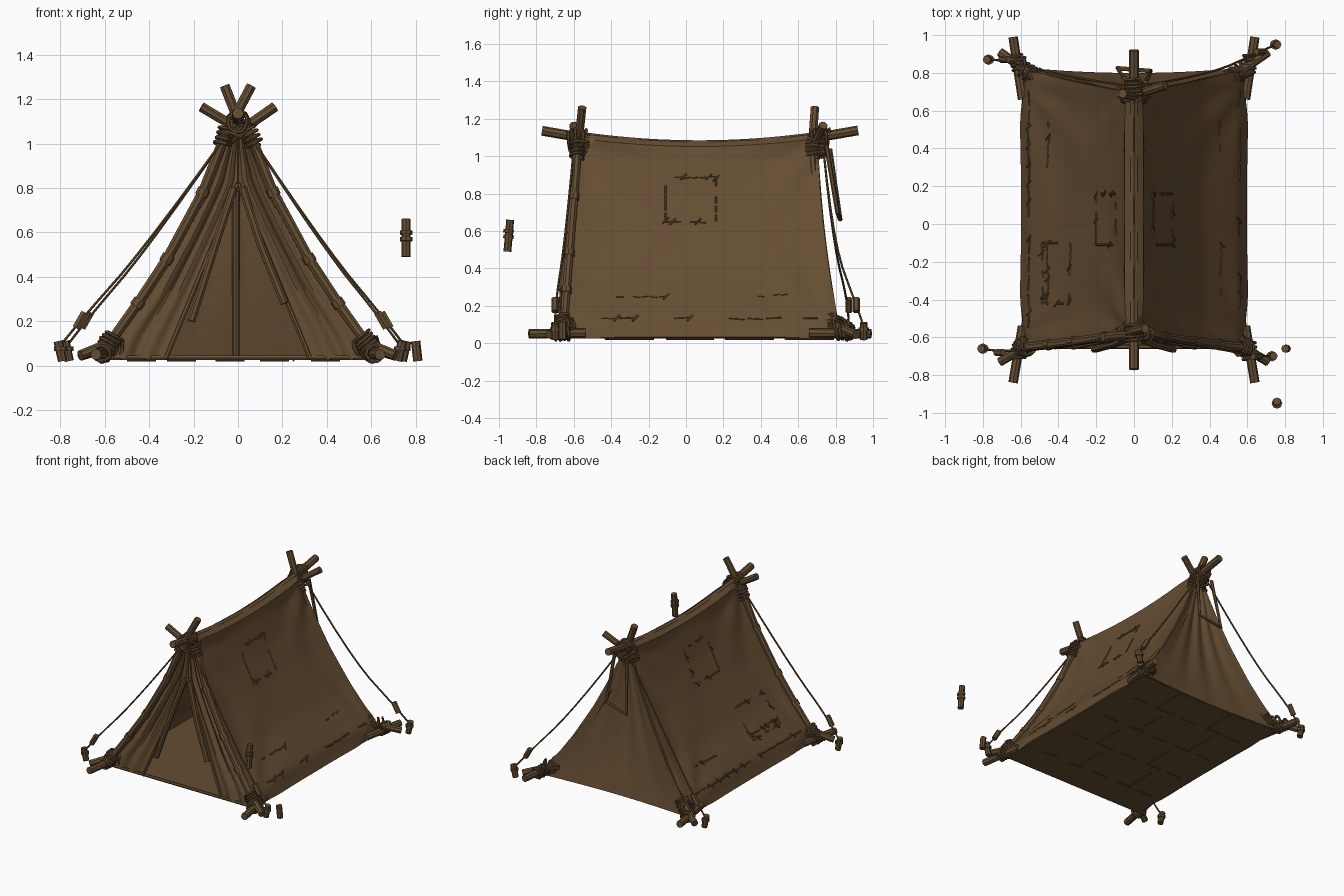
import bpy, bmesh, math, random
from mathutils import Vector

random.seed(4)
if "Cube" in bpy.data.objects:
    bpy.data.objects.remove(bpy.data.objects["Cube"])

brown = bpy.data.materials.new("worn_brown")
brown.use_nodes = True
BROWN = (0.13, 0.074, 0.032, 1)
brown.diffuse_color = BROWN
bsdf = brown.node_tree.nodes["Principled BSDF"]
bsdf.inputs["Base Color"].default_value = BROWN
bsdf.inputs["Roughness"].default_value = 0.9


def bake(data):
    """Mesh of a curve or a thickened sheet."""
    tmp = bpy.data.objects.new("tmp", data)
    bpy.context.collection.objects.link(tmp)
    if isinstance(data, bpy.types.Mesh):
        mod = tmp.modifiers.new("thickness", "SOLIDIFY")
        mod.thickness = 0.01
        mod.offset = 0
    mesh = bpy.data.meshes.new_from_object(tmp.evaluated_get(bpy.context.evaluated_depsgraph_get()))
    bpy.data.objects.remove(tmp)
    return mesh


def finish(name, mesh):
    obj = bpy.data.objects.new(name, mesh)
    bpy.context.collection.objects.link(obj)
    mesh.materials.clear()
    mesh.materials.append(brown)
    bpy.ops.object.select_all(action="DESELECT")
    obj.select_set(True)
    bpy.context.view_layer.objects.active = obj
    bpy.ops.object.shade_smooth_by_angle(angle=math.radians(40))


def tubes(name, paths, radius, sides=2, smooth=False):
    """One mesh made of round bars, one along each path."""
    curve = bpy.data.curves.new(name, "CURVE")
    curve.dimensions = "3D"
    curve.bevel_depth = radius
    curve.bevel_resolution = sides
    curve.use_fill_caps = True
    curve.resolution_u = 4
    for path in paths:
        spline = curve.splines.new("NURBS" if smooth else "POLY")
        spline.points.add(len(path) - 1)
        for p, co in zip(spline.points, path):
            p.co = (*co, 1)
        if smooth:
            spline.use_endpoint_u = True
            spline.order_u = 3
    finish(name, bake(curve))


def sheet(name, func, nu, nv):
    """Cloth panel from a function of two 0..1 parameters."""
    bm = bmesh.new()
    grid = [[bm.verts.new(func(i / nu, j / nv)) for j in range(nv + 1)] for i in range(nu + 1)]
    for i in range(nu):
        for j in range(nv):
            bm.faces.new((grid[i][j], grid[i + 1][j], grid[i + 1][j + 1], grid[i][j + 1]))
    bmesh.ops.remove_doubles(bm, verts=bm.verts, dist=0.0005)
    bmesh.ops.recalc_face_normals(bm, faces=bm.faces)
    mesh = bpy.data.meshes.new(name)
    bm.to_mesh(mesh)
    bm.free()
    finish(name, bake(mesh))


# Tent outline: half width by height, end edges and sagging ridge
PROFILE = [(0.03, 0.592), (0.13, 0.555), (0.35, 0.383), (0.6, 0.236), (0.8, 0.135), (1.0, 0.052), (1.14, 0.028)]
BASE = 0.03


def half_width(z):
    for (z0, x0), (z1, x1) in zip(PROFILE, PROFILE[1:]):
        if z <= z1:
            return x0 + (x1 - x0) * (z - z0) / (z1 - z0)
    return PROFILE[-1][1]


def front_y(z):
    return -0.65 + 0.08 * z


def back_y(z):
    return 0.83 - 0.12 * z - 0.02 * math.sin(math.pi * z / 1.1)


def ridge(y):
    return 1.055 + 0.05 * ((y - 0.07) / 0.66) ** 2


def fold(y, z):
    """Creases fanning out of the corners, and a slight inward sag."""
    total = 0
    for cy in (-0.6, 0.75):
        for cz in (0.08, 1.12):
            dy, dz = abs(y - cy), abs(z - cz)
            r = math.hypot(dy, dz)
            total += math.sin(9 * math.atan2(dz, dy + 0.001)) * min(r * 4, 1) * math.exp(-3 * r)
    sag = max(0, math.sin(math.pi * (y + 0.62) / 1.4)) * math.sin(math.pi * min(z / 1.1, 1))
    return 0.016 * total - 0.012 * sag


def side_point(s, y, z, lift=0.0):
    return Vector((s * (half_width(z) + fold(y, z) + lift), y, z))


def side_panel(s):
    def f(u, v):
        z = BASE + 1.08 * v
        y = front_y(z) + (back_y(z) - front_y(z)) * u
        # the cloth lies over the ridge pole
        p = side_point(s, y, BASE + (ridge(y) + 0.026 - BASE) * v)
        if v == 1:
            p.x = 0
        return p
    return f


for s, side in ((1, "left"), (-1, "right")):
    sheet(side + "_canvas", side_panel(s), 44, 33)

    # Front flap, drawn back from the doorway
    def flap(u, v, s=s):
        z = BASE + 1.07 * v
        door = min(half_width(z), max(0.0, 0.33 * (1 - (z - BASE) / 0.79)))
        x = door + (half_width(z) - door) * u
        crease = 0.014 * math.sin(u * 15) * math.sin(math.pi * u)
        return Vector((s * x, front_y(z) + crease, z))
    sheet(side + "_front_flap", flap, 18, 20)


def back_wall(u, v):
    z = BASE + 1.07 * v
    t = 2 * u - 1
    bow = -(1 - t * t) * (0.03 * (1 - v) + 0.02 * math.sin(math.pi * v))
    crease = 0.03 * math.sin(t * 14) * v * (1 - v) * (1 - t * t)
    return Vector((half_width(z) * t, back_y(z) + bow + crease, z))


sheet("back_canvas", back_wall, 36, 26)
sheet("ground_sheet", lambda u, v: Vector((1.18 * u - 0.59, -0.65 + 1.47 * v - 0.025 * math.sin(math.pi * u) * v, BASE)), 8, 4)

# Ridge pole
tubes("ridge_pole", [[(0, y, ridge(y)) for y in (-0.77, -0.6, -0.3, 0.07, 0.45, 0.73, 0.92)]], 0.026)

# Crossed end frames, corner logs, joints and lashings
poles, logs, joints, coils = [], [], [], []


def lash(center, axis, radius, turns=4, width=0.045):
    axis = Vector(axis).normalized()
    a = axis.orthogonal().normalized()
    b = axis.cross(a)
    n = turns * 10
    coils.append([Vector(center) + (a * math.cos(i * math.tau / 10) + b * math.sin(i * math.tau / 10))
                  * radius * random.uniform(0.92, 1.12) + axis * width * (2 * i / n - 1) for i in range(n + 1)])


for end, edge in ((-1, front_y), (1, back_y)):
    for s in (-1, 1):
        # front poles show outside the canvas, back poles stand behind it
        out, push = (0.014, -0.012) if end < 0 else (-0.04, -0.03)
        path = [Vector((s * 0.71, edge(0) + end * 0.08, 0.045))]
        for z in (0.10, 0.28, 0.48, 0.78, 1.03):
            path.append(Vector((s * max(half_width(z) + out, 0.03), edge(z) + push, z)))
        if s == end:
            path.append(Vector((-s * 0.06, edge(1) - end * 0.015, 1.26)))
        else:
            path.append(Vector((-s * 0.165, edge(1) + end * 0.03, 1.165)))
        poles.append(path)
        if end < 0:
            for i in (2, 3, 4):
                d = (path[i + 1] - path[i - 1]).normalized() * 0.018
                joints.append([path[i] - d, path[i] + d])
        lash(path[1], path[2] - path[1], 0.042, 5)
        lash(path[5], path[5] - path[4], 0.034, 4)
        # log under each corner
        y_end = -0.84 if end < 0 else 0.99
        logs.append([(s * 0.64, y_end, 0.05), (s * 0.59, end * 0.60 + 0.06, 0.055)])
        lash((s * 0.61, edge(0) + end * 0.02, 0.055), (0.15 * s, end, 0), 0.036, 4)
        lash((s * 0.575, edge(0.1), 0.09), (s, end * 0.6, 0.3), 0.042, 3)
    lash((0, edge(1.1) + end * 0.02, 1.10), (0, 1, 0), 0.045, 5, 0.05)
    for tilt in (-0.5, 0.5):
        lash((0, edge(1.08), 1.06), (tilt, 0.2, 1), 0.052, 4, 0.05)
tubes("frame_poles", poles, 0.024)
tubes("corner_logs", logs, 0.025)
tubes("pole_joints", joints, 0.029)
tubes("lashings", coils, 0.0085, 1)

# Inner upright at the back
tubes("inner_upright", [[(-0.01, 0.72, 0.03), (-0.01, 0.66, 1.04)]], 0.016)

# Pegs, guy ropes and the loose hanging peg
pegs, ropes, knots, bindings = [], [], [], []
for x, y, s, end in ((-0.8, -0.66, -1, -1), (0.73, -0.7, 1, -1), (-0.77, 0.87, -1, 1), (0.75, 0.95, 1, 1)):
    edge = front_y if end < 0 else back_y
    top = Vector((s * 0.05, edge(1) + end * 0.03, 1.04))
    foot = Vector((x, y, 0.09))
    mid = top.lerp(foot, 0.5) + Vector((-s * 0.015, 0, -0.025))
    mid.y = edge(0.55) + end * 0.04
    knot = top.lerp(foot, 0.88)
    knot.y = (edge(0.1) + end * 0.06 + y) / 2
    ropes.append([top, mid, knot, foot])
    knots.append([knot - Vector((s * 0.02, 0, -0.035)), knot + Vector((s * 0.02, 0, -0.035))])
    pegs.append([(x - s * 0.01, y, 0.02), (x + s * 0.01, y, 0.11)])
    bindings.append([(x, y, 0.065), (x, y, 0.085)])
pegs.append([(0.81, -0.66, 0.02), (0.80, -0.66, 0.11)])
pegs.append([(0.757, -0.955, 0.49), (0.757, -0.94, 0.66)])
bindings += [[(0.757, -0.95, z), (0.757, -0.948, z + 0.018)] for z in (0.56, 0.59)]
tubes("guy_ropes", ropes, 0.006, 1, True)
tubes("rope_knots", knots, 0.019, 1)
tubes("pegs", pegs, 0.021)
tubes("peg_bindings", bindings, 0.028)

# Hanging loop on the back and rolled door edges
tubes("back_loop", [[(0.06, 0.75, 1.06), (0.09, 0.81, 0.70), (-0.09, 0.825, 0.66), (-0.05, 0.77, 1.04)]], 0.012, 1)
tubes("door_rolls", [[(s * 0.02, front_y(0.8) - 0.015, 0.80), (s * 0.10, front_y(0.5) - 0.025, 0.55),
                      (s * 0.21, front_y(0.2) - 0.03, 0.2 if s < 0 else 0.28)] for s in (-1, 1)], 0.019)
tubes("door_hems", [[(s * 0.325, front_y(0) - 0.005, BASE), (0, front_y(0.8) - 0.005, 0.82)] for s in (-1, 1)]
      + [[(-0.58, -0.65, 0.035), (0.58, -0.65, 0.035)]], 0.011, 1)

# Stitched patches and torn seams on the side panels
stitches = []


def stitch_line(s, a, b, step=0.045, gap=0.25):
    a, b = Vector(a), Vector(b)
    n = max(2, round((b - a).length / step))
    for i in range(n):
        if random.random() < gap:
            continue
        p, q = a.lerp(b, i / n), a.lerp(b, (i + 0.85) / n)
        j = random.uniform(-0.008, 0.008)
        stitches.append([side_point(s, p.x, p.y, 0.006), side_point(s, q.x, q.y + j, 0.006)])
        if random.random() < 0.45:
            stitches.append([side_point(s, q.x - 0.015, q.y - 0.015, 0.009), side_point(s, q.x + 0.015, q.y + 0.015, 0.009)])


def patch(s, y0, y1, z0, z1):
    corners = [(y0, z0), (y1, z0), (y1, z1), (y0, z1)]
    for a, b in zip(corners, corners[1:] + corners[:1]):
        stitch_line(s, a, b)


patch(1, -0.11, 0.16, 0.65, 0.89)
patch(-1, -0.11, 0.16, 0.66, 0.90)
patch(-1, -0.42, -0.10, 0.22, 0.42)
for s in (-1, 1):
    stitch_line(s, (-0.42, 0.25), (-0.10, 0.25))
    stitch_line(s, (0.30, 0.25), (0.55, 0.26))
    stitch_line(s, (-0.55, 0.135), (0.72, 0.135), 0.1)

# Seams under the ground sheet
for row in range(4):
    y = -0.42 + row * 0.32
    stitches += [[(x, y, 0.023), (x + 0.13, y + random.uniform(-0.01, 0.01), 0.023)] for x in (-0.5, -0.32, -0.1, 0.1, 0.33)]
    stitches += [[(x + 0.1 * (row % 2), y, 0.023), (x + 0.1 * (row % 2), y + 0.25, 0.023)] for x in (-0.3, 0.15)]
tubes("stitches", stitches, 0.0055, 1)
